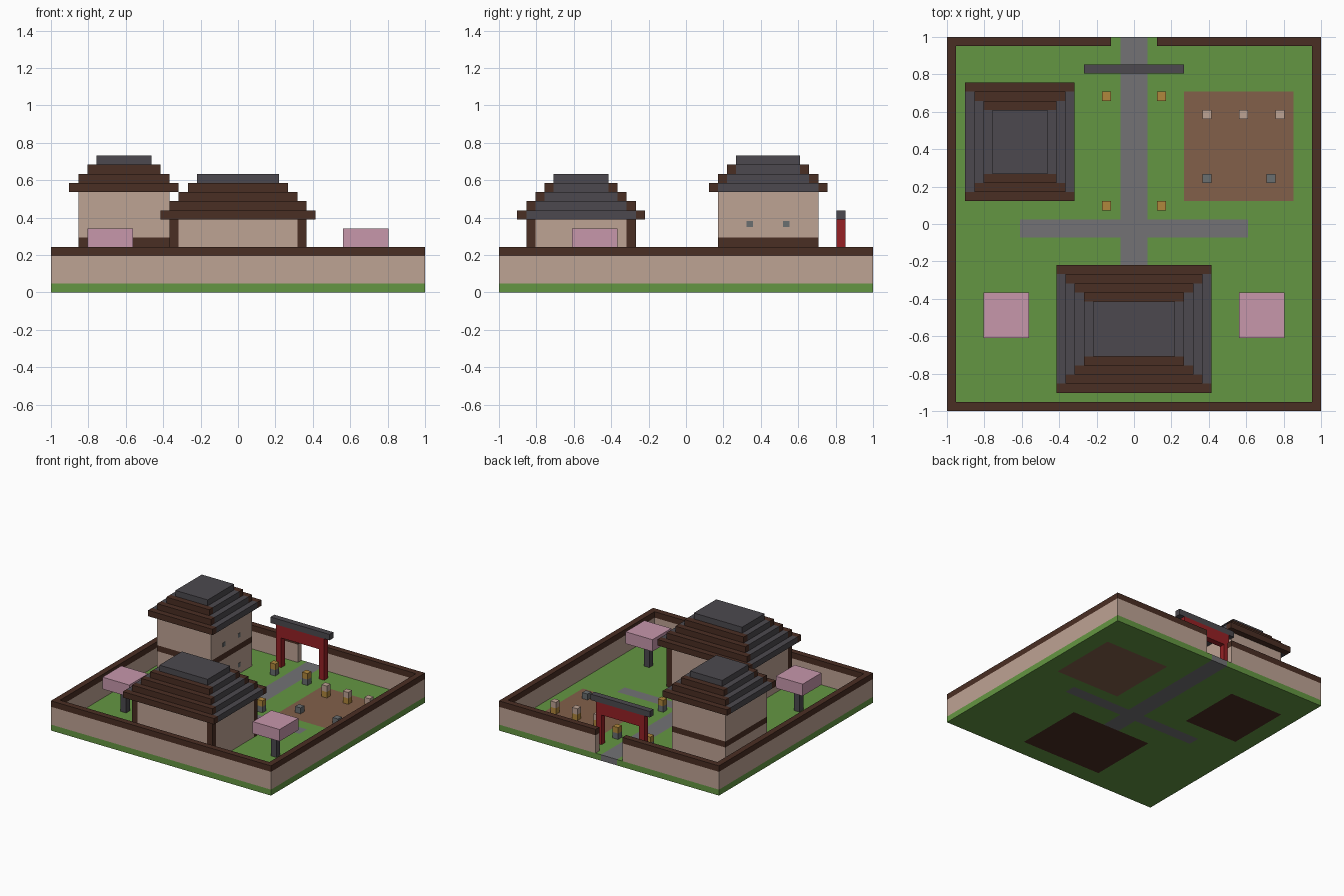
import bpy
import bmesh

cube = bpy.data.objects.get("Cube")
if cube:
    bpy.data.objects.remove(cube, do_unlink=True)

N = 41            # modules along each side of the plot
U = 2 / N         # size of one module


def linear(c):
    c /= 255
    return c / 12.92 if c <= 0.04 else ((c + 0.055) / 1.055) ** 2.4


def material(name, *rgb):
    mat = bpy.data.materials.new(name)
    mat.use_nodes = True
    colour = [linear(c) for c in rgb] + [1]
    mat.diffuse_color = colour
    mat.node_tree.nodes["Principled BSDF"].inputs["Base Color"].default_value = colour
    return mat


GRASS = material("grass green", 100, 150, 66)
PATH = material("path grey", 115, 114, 117)
SOIL = material("soil brown", 130, 96, 74)
WOOD = material("dark wood", 74, 46, 35)
PLASTER = material("warm plaster", 190, 163, 148)
TILE = material("roof tile grey", 76, 73, 78)
RED = material("gate red", 150, 33, 37)
PINK = material("blossom pink", 199, 151, 171)
GOLD = material("lantern gold", 176, 135, 60)
STONE = material("stone grey", 106, 110, 112)


def finish(name, bm, mats):
    mesh = bpy.data.meshes.new(name)
    bmesh.ops.recalc_face_normals(bm, faces=bm.faces)
    bm.to_mesh(mesh)
    bm.free()
    for mat in mats:
        mesh.materials.append(mat)
    obj = bpy.data.objects.new(name, mesh)
    bpy.context.collection.objects.link(obj)
    return obj


def blocks(name, mat, *boxes):
    """One object from boxes given as x, y and z ranges in modules."""
    bm = bmesh.new()
    for x, y, z in boxes:
        verts = bmesh.ops.create_cube(bm, size=1)["verts"]
        for v in verts:
            v.co.x = (x[0] if v.co.x < 0 else x[1]) * U - 1
            v.co.y = (y[0] if v.co.y < 0 else y[1]) * U - 1
            v.co.z = (z[0] if v.co.z < 0 else z[1]) * U
    return finish(name, bm, [mat])


def unit(i):
    return (i, i + 1)


# Ground regions inlaid through the whole slab
HALL_X, HALL_Y = (13, 28), (3, 15)
TOWER_X, TOWER_Y = (3, 13), (24, 35)
REGIONS = [
    (1, (19, 22), (15, N)),
    (1, (8, 33), (19, 21)),
    (2, (26, 38), (23, 35)),
    (3, HALL_X, HALL_Y),
    (3, TOWER_X, TOWER_Y),
]
bm = bmesh.new()
bmesh.ops.create_grid(bm, x_segments=N, y_segments=N, size=1)
top = bmesh.ops.extrude_face_region(bm, geom=bm.faces[:], use_keep_orig=True)["geom"]
for v in top:
    if isinstance(v, bmesh.types.BMVert):
        v.co.z = U
for face in bm.faces:
    centre = face.calc_center_median()
    x, y = (centre.x + 1) / U, (centre.y + 1) / U
    for index, rx, ry in REGIONS:
        if rx[0] < x < rx[1] and ry[0] < y <= ry[1] + 0.01:
            face.material_index = index
finish("ground", bm, [GRASS, PATH, SOIL, WOOD])

# Boundary wall with an opening at the back
RUNS = [
    ((0, N), (0, 1)),
    ((0, 1), (1, N - 1)),
    ((N - 1, N), (1, N - 1)),
    ((0, 18), (N - 1, N)),
    ((23, N), (N - 1, N)),
]
blocks("boundary_wall", PLASTER, *[(x, y, (1, 4)) for x, y in RUNS])
blocks("boundary_coping", WOOD, *[(x, y, (4, 5)) for x, y in RUNS])


def roof(name, x, y, z, tiers):
    """Stepped tiled roof with wooden beams on the front and back edges."""
    tiles, beams = [], []
    for i in range(tiers):
        tx, ty, tz = (x[0] + i, x[1] - i), (y[0] + i, y[1] - i), unit(z + i)
        tiles.append((tx, (ty[0] + 1, ty[1] - 1), tz))
        beams += [(tx, unit(ty[0]), tz), (tx, unit(ty[1] - 1), tz)]
    n = tiers
    tiles.append(((x[0] + n, x[1] - n), (y[0] + n, y[1] - n), unit(z + n)))
    blocks(name + "_roof_tiles", TILE, *tiles)
    blocks(name + "_roof_beams", WOOD, *beams)


# Main hall: plaster walls flush with corner posts
(hx0, hx1), (hy0, hy1) = HALL_X, HALL_Y
blocks("hall_walls", PLASTER,
       ((hx0 + 1, hx1 - 1), HALL_Y, (1, 8)),
       (HALL_X, (hy0 + 1, hy1 - 1), (1, 8)))
blocks("hall_posts", WOOD,
       *[(unit(x), unit(y), (1, 8)) for x in (hx0, hx1 - 1) for y in (hy0, hy1 - 1)])
roof("hall", (12, 29), (2, 16), 8, 4)

# Tower: two plaster storeys split by a wooden band
blocks("tower_walls", PLASTER, (TOWER_X, TOWER_Y, (1, 5)), (TOWER_X, TOWER_Y, (6, 11)))
blocks("tower_band", WOOD, (TOWER_X, TOWER_Y, (5, 6)))
blocks("tower_windows", STONE,
       *[((13, 13.06), (y + 0.15, y + 0.85), (z + 0.15, z + 0.85))
         for y in (27, 31) for z in (2, 7)])
roof("tower", (2, 14), (23, 36), 11, 3)

# Gateway
blocks("gate_frame", RED,
       (unit(16), unit(37), (1, 6)),
       (unit(24), unit(37), (1, 6)),
       ((16, 25), unit(37), (6, 8)))
blocks("gate_top_beam", TILE, ((15, 26), unit(37), (8, 9)))

# Blossom trees
for side, x in (("right", 4), ("left", 32)):
    blocks(side + "_tree_trunk", TILE, (unit(x + 2), unit(10), (1, 5)))
    blocks(side + "_tree_canopy", PINK, ((x, x + 5), (8, 13), (5, 7)))

# Lanterns beside the path
LAMPS = [(x, y) for x in (17, 23) for y in (22, 34)]
blocks("lantern_bases", STONE, *[(unit(x), unit(y), (1, 2)) for x, y in LAMPS])
blocks("lantern_lights", GOLD, *[(unit(x), unit(y), (2, 3)) for x, y in LAMPS])

# Training yard: straw dummies and stones
DUMMIES = (28, 32, 36)
blocks("dummy_bodies", GOLD, *[(unit(x), unit(32), (1, 2)) for x in DUMMIES])
blocks("dummy_heads", PLASTER, *[(unit(x), unit(32), (2, 3)) for x in DUMMIES])
blocks("yard_stones", STONE, *[(unit(x), unit(25), (1, 2)) for x in (28, 35)])
